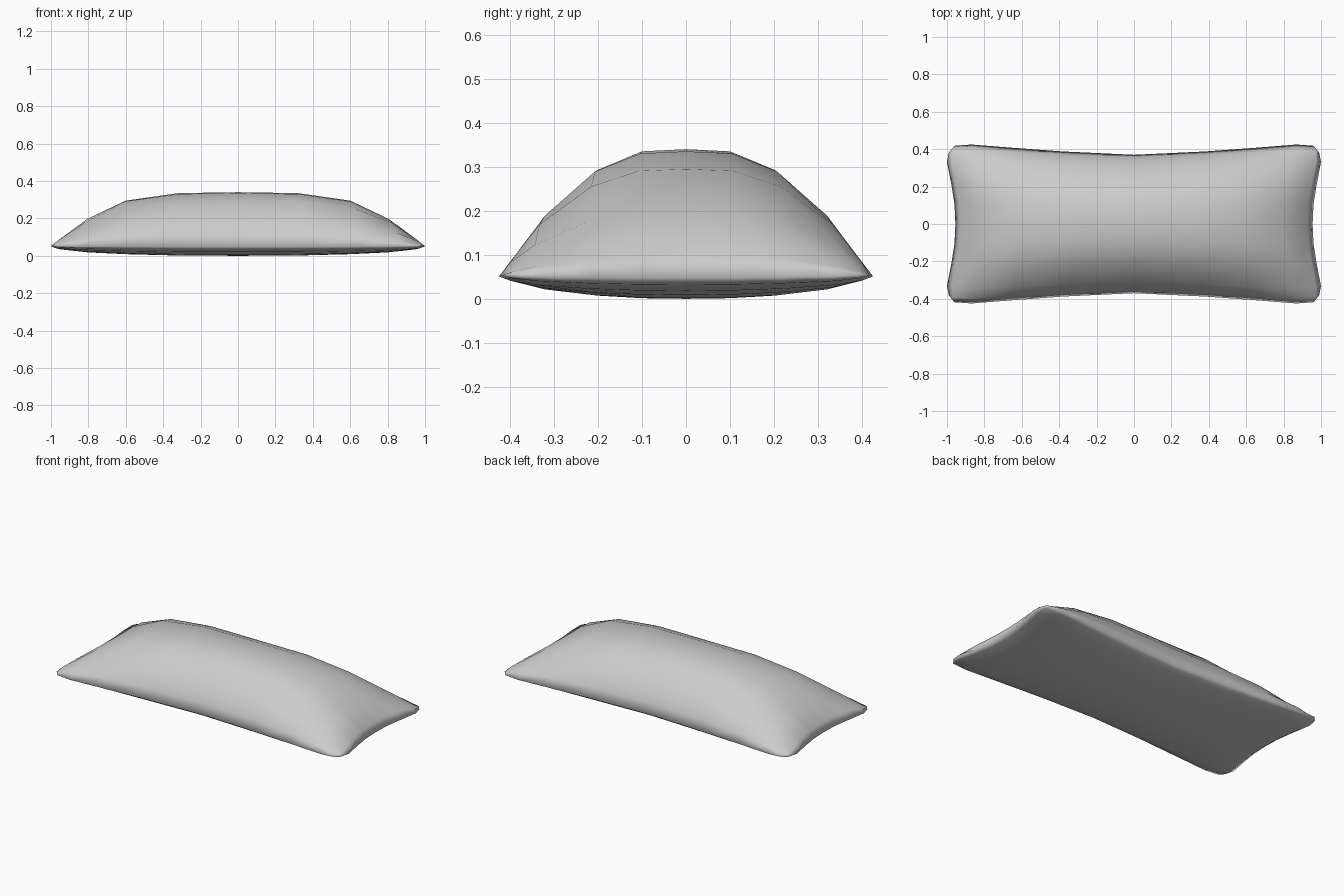
import bpy, bmesh

if "Cube" in bpy.data.objects:
    bpy.data.objects.remove(bpy.data.objects["Cube"])

# Half profiles, centre to rim: grid positions and puffiness
XC = [0, .32, .6, .8, .93, .955]
YC = [0, .1, .2, .31, .355, .37]
TOP_X = [1, .983, .845, .52, .17, 0]
TOP_Y = [1, .983, .84, .49, .22, 0]
LOW_X = [1, .97, .82, .62, .33, 0]
LOW_Y = [1, .97, .85, .57, .28, 0]
# Pinched outline: how far corners flare beyond the middle of each edge
FLARE_X = [0, .005, .022, .045, .035, .015]
FLARE_Y = [0, .018, .038, .055, .048, .035]
SLIDE_X = [0, .06, .05, .06, .02, 0]


def point(i, j, upper):
    a, b = abs(i), abs(j)
    x = XC[a] + FLARE_X[b] * a / 5 + SLIDE_X[a] * (b / 5) ** 2
    y = YC[b] + FLARE_Y[a] * b / 5
    rim = .048 + .008 * (a * b / 25) ** 2
    if upper:
        z = rim + (.34 - rim) * TOP_X[a] * TOP_Y[b]
    else:
        z = rim - rim * LOW_X[a] * LOW_Y[b]
    return (x if i >= 0 else -x, y if j >= 0 else -y, z)


# Cushion: upper and lower grids sharing the rim
bm = bmesh.new()
R = range(-5, 6)
top = {(i, j): bm.verts.new(point(i, j, True)) for i in R for j in R}
low = {k: top[k] if 5 in (abs(k[0]), abs(k[1])) else bm.verts.new(point(*k, False))
       for k in top}
for i in range(-5, 5):
    for j in range(-5, 5):
        keys = [(i, j), (i + 1, j), (i + 1, j + 1), (i, j + 1)]
        if abs(i + .5) > 4 and abs(j + .5) > 4:
            # split corner cells across the diagonal so both sides stay distinct
            c = next(n for n, k in enumerate(keys) if abs(k[0]) == 5 and abs(k[1]) == 5)
            k = keys[c:] + keys[:c]
            cells = [[k[0], k[1], k[2]], [k[0], k[2], k[3]]]
        else:
            cells = [keys]
        for cell in cells:
            bm.faces.new([top[k] for k in cell])
            bm.faces.new([low[k] for k in reversed(cell)])
bmesh.ops.recalc_face_normals(bm, faces=bm.faces)
for f in bm.faces:
    f.smooth = True
mesh = bpy.data.meshes.new("cushion")
bm.to_mesh(mesh)
bm.free()
cushion = bpy.data.objects.new("cushion", mesh)
bpy.context.collection.objects.link(cushion)
